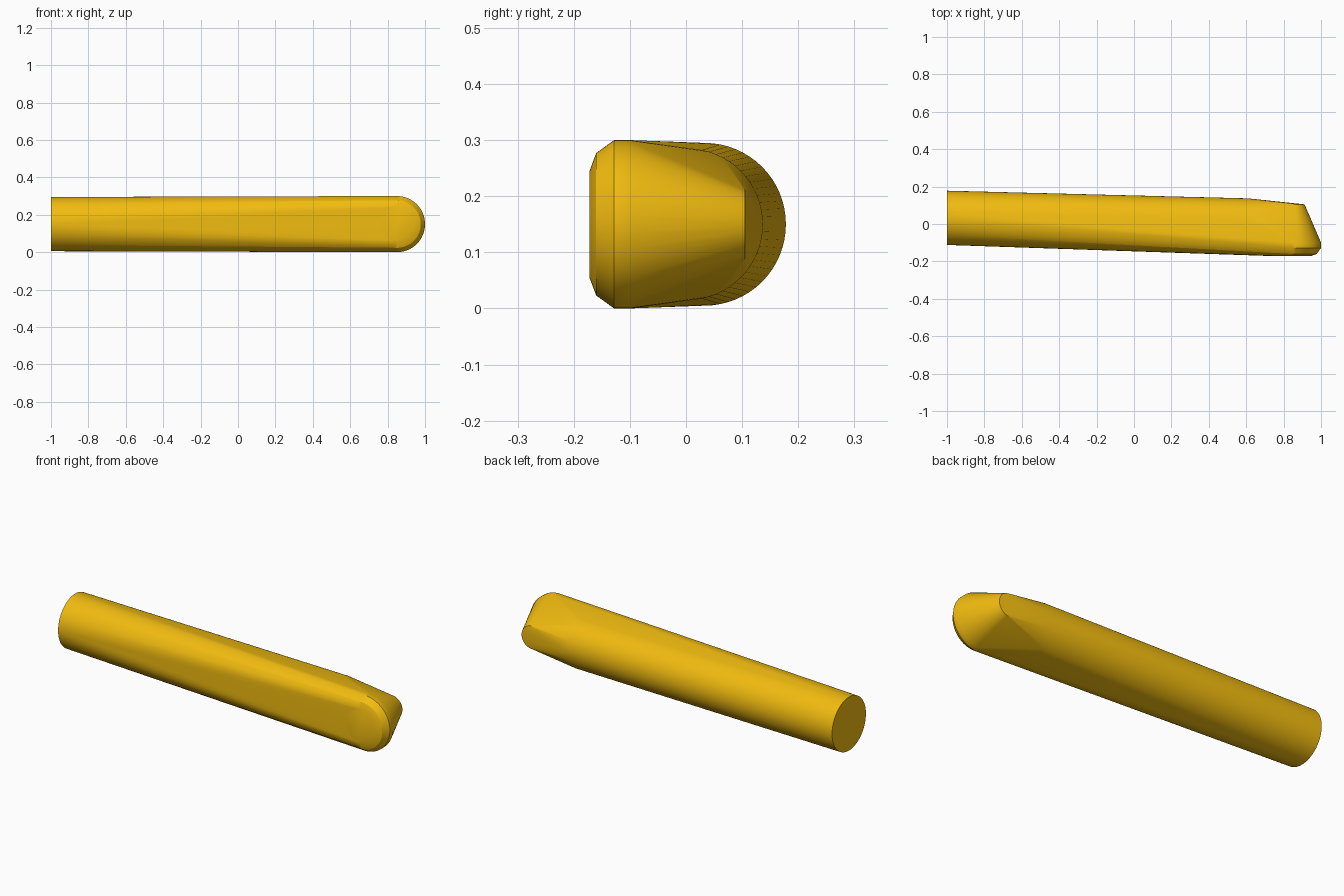
import bpy, bmesh, math

if "Cube" in bpy.data.objects:
    bpy.data.objects.remove(bpy.data.objects["Cube"])

SEG = 64
bm = bmesh.new()


def tube_ring(x, y, r):
    # circle facing along x
    for i in range(SEG):
        a = 2 * math.pi * i / SEG
        bm.verts.new((x, y + r * math.cos(a), 0.15 + r * math.sin(a)))


def head_ring(y, r):
    # circle facing along y, centred on the rounded end
    for i in range(SEG):
        a = 2 * math.pi * i / SEG
        bm.verts.new((0.85 + r * math.cos(a), y, 0.15 + r * math.sin(a)))


# round shaft: open end and the place where the taper starts
tube_ring(-1.0, 0.033, 0.145)
tube_ring(0.61, 0.002, 0.135)

# rounded front pad with bevelled rim, narrowing towards the back
for y, r in [(-0.172, 0.095), (-0.16, 0.127), (-0.128, 0.15),
             (-0.10, 0.15), (0.105, 0.062)]:
    head_ring(y, r)

# one skin stretched over all rings
res = bmesh.ops.convex_hull(bm, input=bm.verts[:])
bmesh.ops.delete(bm, geom=[v for v in bm.verts if not v.link_faces], context='VERTS')
bmesh.ops.dissolve_limit(bm, angle_limit=math.radians(0.2),
                         verts=bm.verts[:], edges=bm.edges[:])
bmesh.ops.recalc_face_normals(bm, faces=bm.faces[:])

mesh = bpy.data.meshes.new("handle_lever")
bm.to_mesh(mesh)
bm.free()
lever = bpy.data.objects.new("handle_lever", mesh)
bpy.context.collection.objects.link(lever)

mat = bpy.data.materials.new("yellow")
mat.diffuse_color = (0.88, 0.5, 0.005, 1)
mat.use_nodes = True
mat.node_tree.nodes["Principled BSDF"].inputs["Base Color"].default_value = mat.diffuse_color
mesh.materials.append(mat)

bpy.context.view_layer.objects.active = lever
lever.select_set(True)
bpy.ops.object.shade_smooth_by_angle(angle=math.radians(30))
